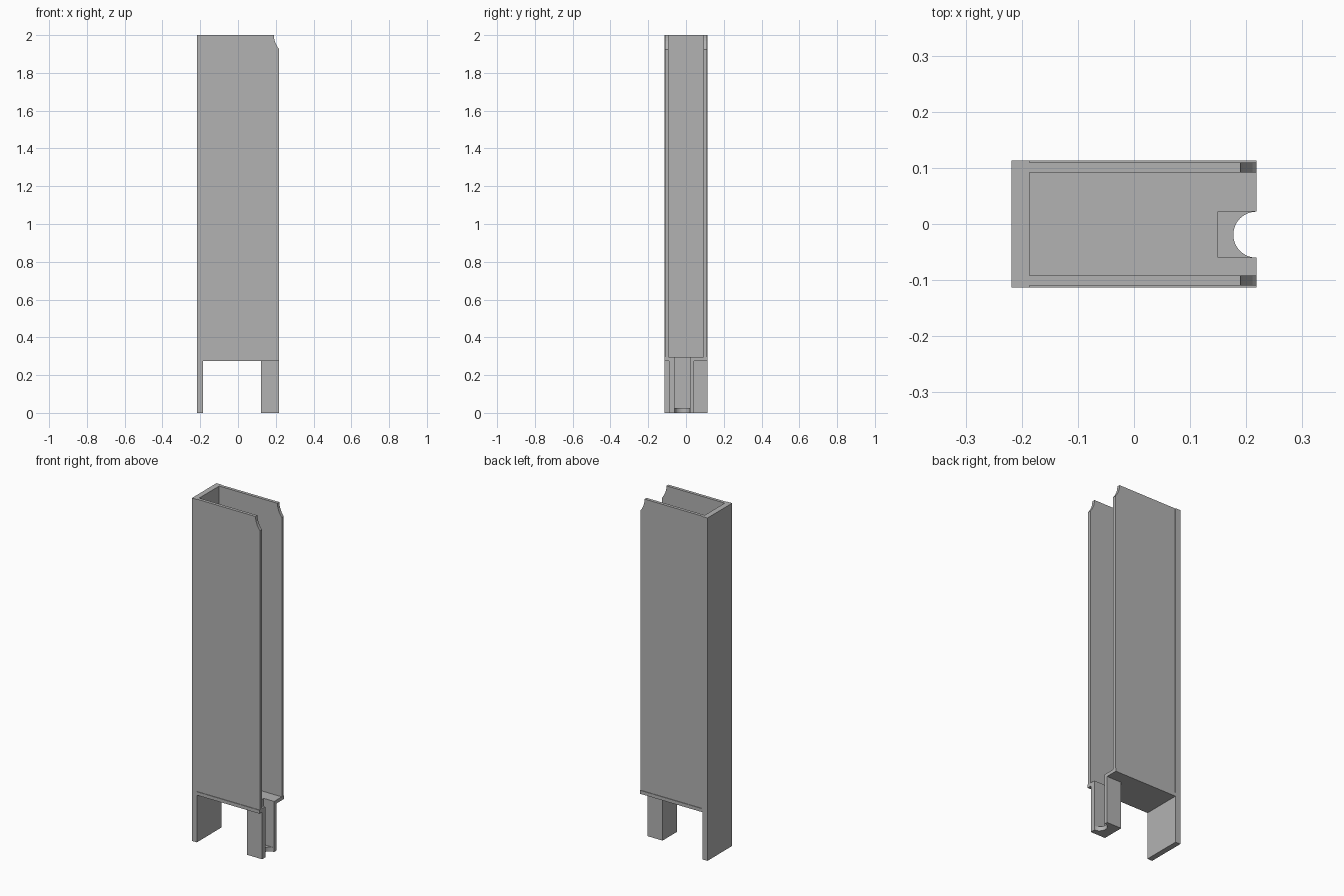
import bpy, bmesh, math
from mathutils import Vector

cube = bpy.data.objects.get("Cube")
if cube:
    bpy.data.objects.remove(cube, do_unlink=True)

# Single grey material
grey = bpy.data.materials.new("plain_grey")
grey.use_nodes = True
COLOUR = (0.45, 0.45, 0.45, 1)
grey.diffuse_color = COLOUR
grey.node_tree.nodes["Principled BSDF"].inputs["Base Color"].default_value = COLOUR

# Overall dimensions
X, Y, TOP = 0.218, 0.1135, 2.0
BACK = -0.186                    # inner face of the end wall
FLOOR_LOW, FLOOR_HIGH = 0.275, 0.295
POST_X, POST_Y0, POST_Y1 = 0.122, -0.089, 0.042
SLOT_X, SLOT_Y0, SLOT_Y1 = 0.15, -0.06, 0.022


def prism(name, outline, start, end, axis="Z"):
    """Extrude a flat outline along Z (x, y points) or Y (x, z points)."""
    def place(p, d):
        return Vector((p[0], p[1], d)) if axis == "Z" else Vector((p[0], d, p[1]))
    bm = bmesh.new()
    face = bm.faces.new([bm.verts.new(place(p, start)) for p in outline])
    ext = bmesh.ops.extrude_face_region(bm, geom=[face], use_keep_orig=True)
    moved = [v for v in ext["geom"] if isinstance(v, bmesh.types.BMVert)]
    bmesh.ops.translate(bm, verts=moved, vec=place((0, 0), end - start))
    bmesh.ops.recalc_face_normals(bm, faces=bm.faces)
    mesh = bpy.data.meshes.new(name)
    bm.to_mesh(mesh)
    bm.free()
    mesh.materials.append(grey)
    obj = bpy.data.objects.new(name, mesh)
    bpy.context.collection.objects.link(obj)
    return obj


def notched(x0, y0, y1, notch):
    """Rectangle reaching the open end, with a notch cut into that end."""
    return [(x0, y0), (X, y0)] + notch + [(X, y1), (x0, y1)]


slot = [(X, SLOT_Y0), (SLOT_X, SLOT_Y0), (SLOT_X, SLOT_Y1), (X, SLOT_Y1)]
mid, radius = (SLOT_Y0 + SLOT_Y1) / 2, (SLOT_Y1 - SLOT_Y0) / 2
arc = [(X - radius * math.sin(math.pi * i / 24),
        mid - radius * math.cos(math.pi * i / 24)) for i in range(25)]

# End wall, running down to form the long leg
prism("end_wall", [(-X, -Y), (BACK, -Y), (BACK, Y), (-X, Y)], 0, TOP)

# Floor plate with the slot
prism("floor_plate", notched(BACK, -Y, Y, slot), FLOOR_LOW, FLOOR_HIGH)

# Side walls, slightly recessed, with a curved relief at the top corner
wall = [(BACK, FLOOR_HIGH), (X, FLOOR_HIGH), (X, 1.925), (0.211, 1.934),
        (0.202, 1.95), (0.194, 1.97), (0.191, 1.985), (0.19, TOP), (BACK, TOP)]
for name, side in (("front_wall", -1), ("back_wall", 1)):
    prism(name, wall, side * 0.092, side * 0.11, "Y")

# Channel post below the floor, with a rounded notch in its foot
prism("post_channel", notched(POST_X, POST_Y0, POST_Y1, slot), 0.025, FLOOR_LOW)
prism("post_foot", notched(POST_X, POST_Y0, POST_Y1, arc), 0, 0.025)
